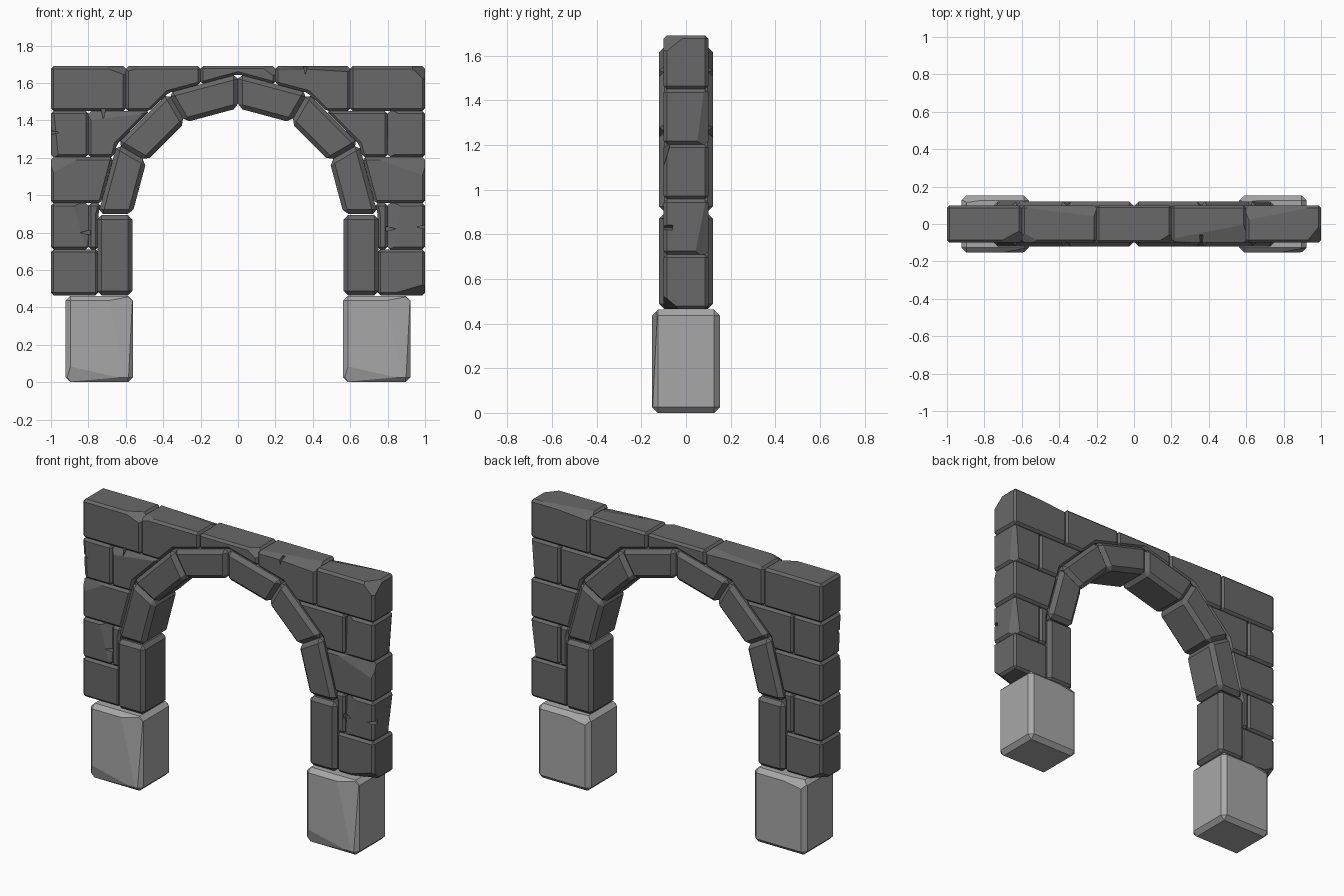
import bpy, bmesh, math, random
from mathutils import Vector

if "Cube" in bpy.data.objects:
    bpy.data.objects.remove(bpy.data.objects["Cube"])

random.seed(4)


def material(name, v):
    m = bpy.data.materials.new(name)
    m.diffuse_color = (v, v, v, 1)
    m.use_nodes = True
    m.node_tree.nodes["Principled BSDF"].inputs["Base Color"].default_value = m.diffuse_color
    return m


DARK = material("dark stone", 0.14)
LIGHT = material("light stone", 0.39)


def stone(name, profile, half_y, bevel, mat, chips=()):
    """Extrude an x-z profile along y, bevel its edges, then slice chips off its corners.
    A chip is (corner signs xyz, cut length along x, y, z)."""
    bm = bmesh.new()
    face = bm.faces.new([bm.verts.new((x, -half_y, z)) for x, z in profile])
    ext = bmesh.ops.extrude_face_region(bm, geom=[face])
    bmesh.ops.translate(bm, vec=(0, 2 * half_y, 0),
                        verts=[g for g in ext["geom"] if isinstance(g, bmesh.types.BMVert)])
    bmesh.ops.recalc_face_normals(bm, faces=bm.faces[:])
    bmesh.ops.bevel(bm, geom=bm.edges[:], offset=bevel, segments=1,
                    affect='EDGES', clamp_overlap=True)
    lo = [min(v.co[i] for v in bm.verts) for i in range(3)]
    hi = [max(v.co[i] for v in bm.verts) for i in range(3)]
    for signs, cut in chips:
        corner = Vector([hi[i] if signs[i] > 0 else lo[i] for i in range(3)])
        normal = Vector([signs[i] / cut[i] for i in range(3)]).normalized()
        point = corner - Vector((signs[0] * cut[0], 0, 0))
        res = bmesh.ops.bisect_plane(bm, geom=bm.verts[:] + bm.edges[:] + bm.faces[:],
                                     plane_co=point, plane_no=normal, clear_outer=True)
        edges = [g for g in res["geom_cut"] if isinstance(g, bmesh.types.BMEdge)]
        if edges:
            bmesh.ops.holes_fill(bm, edges=edges, sides=0)
    bmesh.ops.recalc_face_normals(bm, faces=bm.faces[:])
    me = bpy.data.meshes.new(name)
    bm.to_mesh(me)
    bm.free()
    me.materials.append(mat)
    ob = bpy.data.objects.new(name, me)
    bpy.context.collection.objects.link(ob)
    return ob


def rect(x0, x1, z0, z1):
    return [(x0, z0), (x1, z0), (x1, z1), (x0, z1)]


# Arch ring: 30 degree stones around (0, CZ)
CZ, R_IN, R_OUT = 0.90, 0.565, 0.747


def ring(r, deg):
    a = math.radians(deg)
    return (r * math.cos(a), CZ + r * math.sin(a))


P30, P60 = ring(R_OUT, 30), ring(R_OUT, 60)
for i in range(6):
    a, b = i * 30, i * 30 + 30
    stone("arch_stone", [ring(R_IN, a), ring(R_OUT, a), ring(R_OUT, b), ring(R_IN, b)],
          0.12, 0.024, DARK)

# Wall bricks of the right half, cut to the outside of the arch
Z = [0.465, 0.71, 0.957, 1.203, 1.45, 1.69]
bricks = [
    rect(0.747, 1, Z[0], Z[1]),
    rect(0.80, 1, Z[1], Z[2]),
    [(0.747, Z[1]), (0.80, Z[1]), (0.80, Z[2]), (0.732, Z[2]), (0.747, CZ)],
    [(0.732, Z[2]), (1, Z[2]), (1, Z[3]), (0.666, Z[3])],
    rect(0.80, 1, Z[3], Z[4]),
    [(0.666, Z[3]), (0.80, Z[3]), (0.80, Z[4]), (0.471, Z[4]), P30],
    rect(0.60, 1, Z[4], Z[5]),
    [(0.471, Z[4]), (0.60, Z[4]), (0.60, Z[5]), (0.20, Z[5]), (0.20, 1.593), P60],
]
# Broken corners seen on each side, by brick number
chips = {
    1: {0: [((1, -1, -1), (.20, .07, .06))],
        1: [((-1, -1, 1), (.07, .03, .5)), ((1, 1, -1), (.04, .06, .3))],
        3: [((1, -1, 1), (.28, .03, .10))],
        4: [((-1, -1, 1), (.06, .03, .6)), ((1, 1, -1), (.03, .05, .4))],
        6: [((1, -1, 1), (.08, .10, .08)), ((-1, 1, 1), (.4, .08, .03))],
        7: [((1, -1, 1), (.5, .10, .03))]},
    -1: {0: [((-1, 1, -1), (.10, .10, .06))],
         1: [((1, -1, 1), (.08, .03, .3))],
         3: [((-1, -1, 1), (.16, .03, .09))],
         4: [((-1, -1, -1), (.04, .03, .4))],
         5: [((-1, -1, 1), (.4, .03, .05))],
         6: [((1, -1, 1), (.13, .07, .05))],
         7: [((-1, -1, 1), (.10, .06, .03)), ((1, 1, 1), (.5, .06, .02))]},
}
for s in (-1, 1):
    for i, prof in enumerate(bricks):
        stone("wall_brick", [(s * x, z) for x, z in prof], 0.1, 0.014, DARK,
              chips[s].get(i, ()))
    # Upright stone below the arch
    stone("arch_upright", [(s * x, z) for x, z in rect(R_IN, 0.752, Z[0], 0.893)],
          0.12, 0.022, DARK)
    # Pale footing block
    stone("footing_block", rect(s * 0.742 - 0.18, s * 0.742 + 0.18, 0, 0.462), 0.152, 0.026,
          LIGHT, [((-1, -1, -1), (.40, .025, .09)), ((1, -1, 1), (.14, .025, .6)),
                  ((-1, 1, 1), (.3, .04, .05))])

# Middle brick of the top course, resting on the crown of the arch
stone("top_middle_brick", [(-.2, 1.593), (0, CZ + R_OUT), (.2, 1.593), (.2, Z[5]), (-.2, Z[5])],
      0.1, 0.013, DARK, [((1, -1, 1), (.08, .05, .06))])

# Small dark cracks cut as wedges into the brick faces: x, z, direction of the tip
cracks = [(0.36, 1.692, -90), (1.0, 0.83, 180), (0.80, 0.82, 0), (-1.0, 1.335, 0),
          (-0.72, 1.452, -90), (-0.80, 0.80, 180)]
cutters = []
for x, z, deg in cracks:
    a = math.radians(deg)
    d, n = Vector((math.cos(a), math.sin(a))), Vector((-math.sin(a), math.cos(a)))
    c = Vector((x, z))
    pts = [c - d * .01 - n * .013, c + d * .045, c - d * .01 + n * .013]
    cut = stone("crack_cutter", [tuple(p) for p in pts], 0.04, 0.0005, DARK)
    cut.location.y = -0.1
    cut.hide_render = True
    cut.hide_viewport = True
    cutters.append((cut, x, z))
for ob in [o for o in bpy.data.objects if o.name.startswith(("wall_brick", "top_middle"))]:
    xs = [v.co.x for v in ob.data.vertices]
    zs = [v.co.z for v in ob.data.vertices]
    for cut, x, z in cutters:
        if min(xs) - .02 < x < max(xs) + .02 and min(zs) - .02 < z < max(zs) + .02:
            mod = ob.modifiers.new("crack", 'BOOLEAN')
            mod.operation = 'DIFFERENCE'
            mod.solver = 'EXACT'
            mod.object = cut
